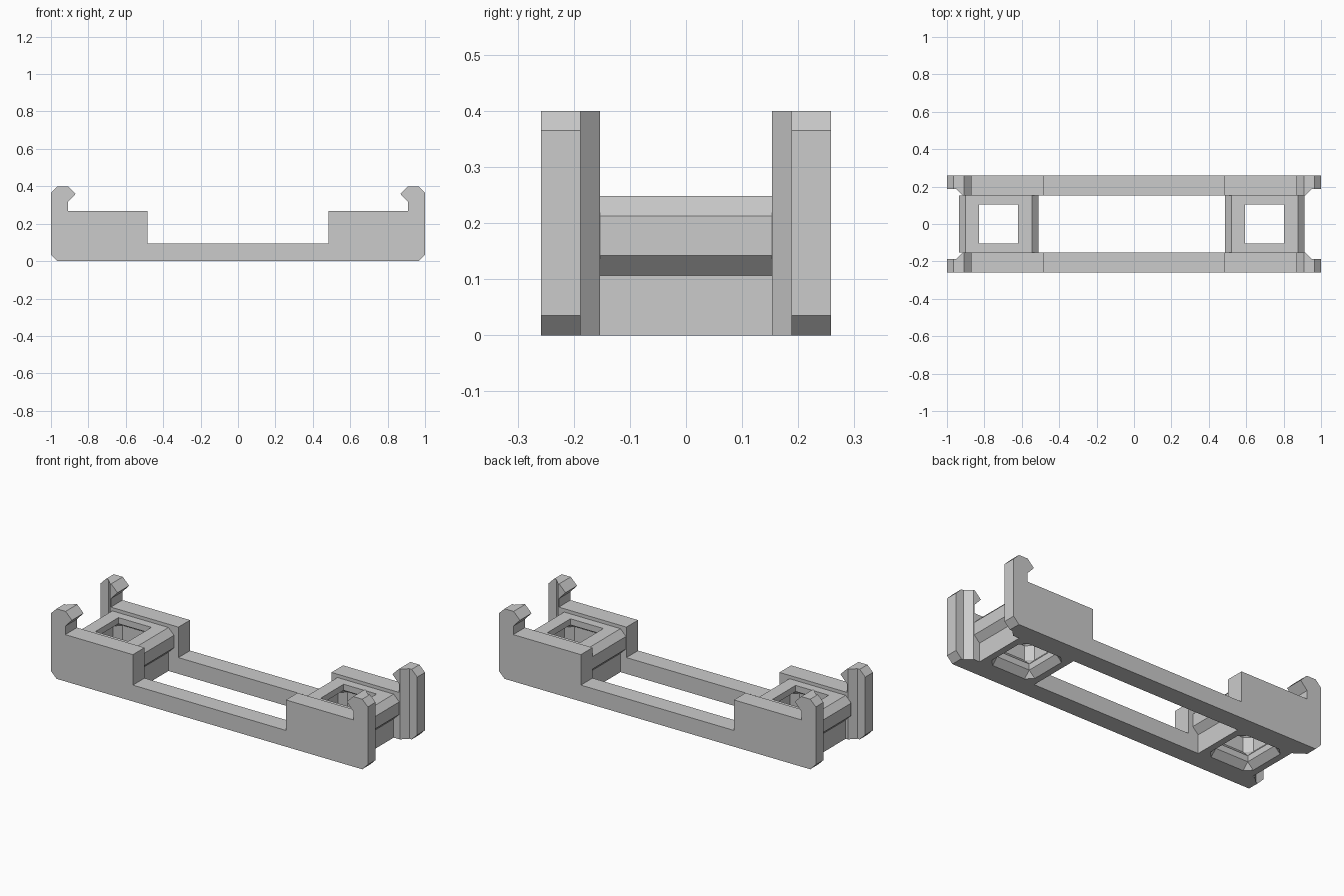
import bpy
import bmesh

if "Cube" in bpy.data.objects:
    bpy.data.objects.remove(bpy.data.objects["Cube"])

grey = bpy.data.materials.new("light_grey")
grey.diffuse_color = (0.6, 0.6, 0.6, 1)
grey.use_nodes = True
grey.node_tree.nodes["Principled BSDF"].inputs["Base Color"].default_value = grey.diffuse_color


def make_object(name, bm):
    bmesh.ops.remove_doubles(bm, verts=bm.verts, dist=0.0005)
    bmesh.ops.recalc_face_normals(bm, faces=bm.faces)
    mesh = bpy.data.meshes.new(name)
    bm.to_mesh(mesh)
    bm.free()
    mesh.materials.append(grey)
    obj = bpy.data.objects.new(name, mesh)
    bpy.context.collection.objects.link(obj)
    return obj


def prism(name, points, start, end, axis):
    """Extrude a closed outline along y (points are x, z) or z (points are x, y)."""
    bm = bmesh.new()
    if axis == "y":
        verts = [bm.verts.new((a, start, b)) for a, b in points]
        step = (0, end - start, 0)
    else:
        verts = [bm.verts.new((a, b, start)) for a, b in points]
        step = (0, 0, end - start)
    face = bm.faces.new(verts)
    ext = bmesh.ops.extrude_face_region(bm, geom=[face], use_keep_orig=True)
    moved = [g for g in ext["geom"] if isinstance(g, bmesh.types.BMVert)]
    bmesh.ops.translate(bm, verts=moved, vec=step)
    return make_object(name, bm)


def cut(obj, cutter):
    cutter.hide_render = True
    mod = obj.modifiers.new("cut", "BOOLEAN")
    mod.operation = "DIFFERENCE"
    mod.solver = "EXACT"
    mod.object = cutter
    bpy.context.view_layer.objects.active = obj
    bpy.ops.object.modifier_apply(modifier=mod.name)
    bpy.data.objects.remove(cutter)


def cavity(cx):
    """Loft of squares whose corners are chamfered where the cavity widens."""
    bm = bmesh.new()
    throat = 0.104
    rings = []
    for z, h in [(-0.01, 0.15), (0.035, throat), (0.07, throat), (0.107, 0.14),
                 (0.19, 0.14), (0.213, throat), (0.27, throat)]:
        t = throat
        pts = [(h, -t), (h, t), (t, h), (-t, h), (-h, t), (-h, -t), (-t, -h), (t, -h)]
        rings.append([bm.verts.new((cx + x, y, z)) for x, y in pts])
    for low, high in zip(rings, rings[1:]):
        for i in range(8):
            j = (i + 1) % 8
            bm.faces.new((low[i], low[j], high[j], high[i]))
    bm.faces.new(rings[0])
    bm.faces.new(rings[-1])
    return make_object("cavity_cutter", bm)


# Side rails with raised shelves and end hooks
half = [(0.965, 0), (1, 0.035), (1, 0.365), (0.965, 0.4), (0.908, 0.4), (0.868, 0.36),
        (0.91, 0.315), (0.91, 0.267), (0.483, 0.267), (0.483, 0.093)]
outline = half + [(-x, z) for x, z in reversed(half)]
for name, s in (("front_rail", -1), ("back_rail", 1)):
    rail = prism(name, outline, s * 0.153, s * 0.258, "y")
    # Relieved inner corners at both ends
    for e in (-1, 1):
        corner = [(0.9, 0.138), (0.95, 0.188), (1.1, 0.188), (1.1, 0.1), (0.9, 0.1)]
        cut(rail, prism("corner_cutter", [(e * x, s * y) for x, y in corner],
                        -0.1, 0.5, "z"))

# Flanged socket blocks between the rails
side = [(0.1775, 0), (0.1775, 0.107), (0.2125, 0.142), (0.2125, 0.213), (0.1775, 0.248)]
for name, cx in (("left_socket", -0.7235), ("right_socket", 0.6985)):
    pts = [(cx + x, z) for x, z in side] + [(cx - x, z) for x, z in reversed(side)]
    block = prism(name, pts, -0.153, 0.153, "y")
    cut(block, cavity(cx))
